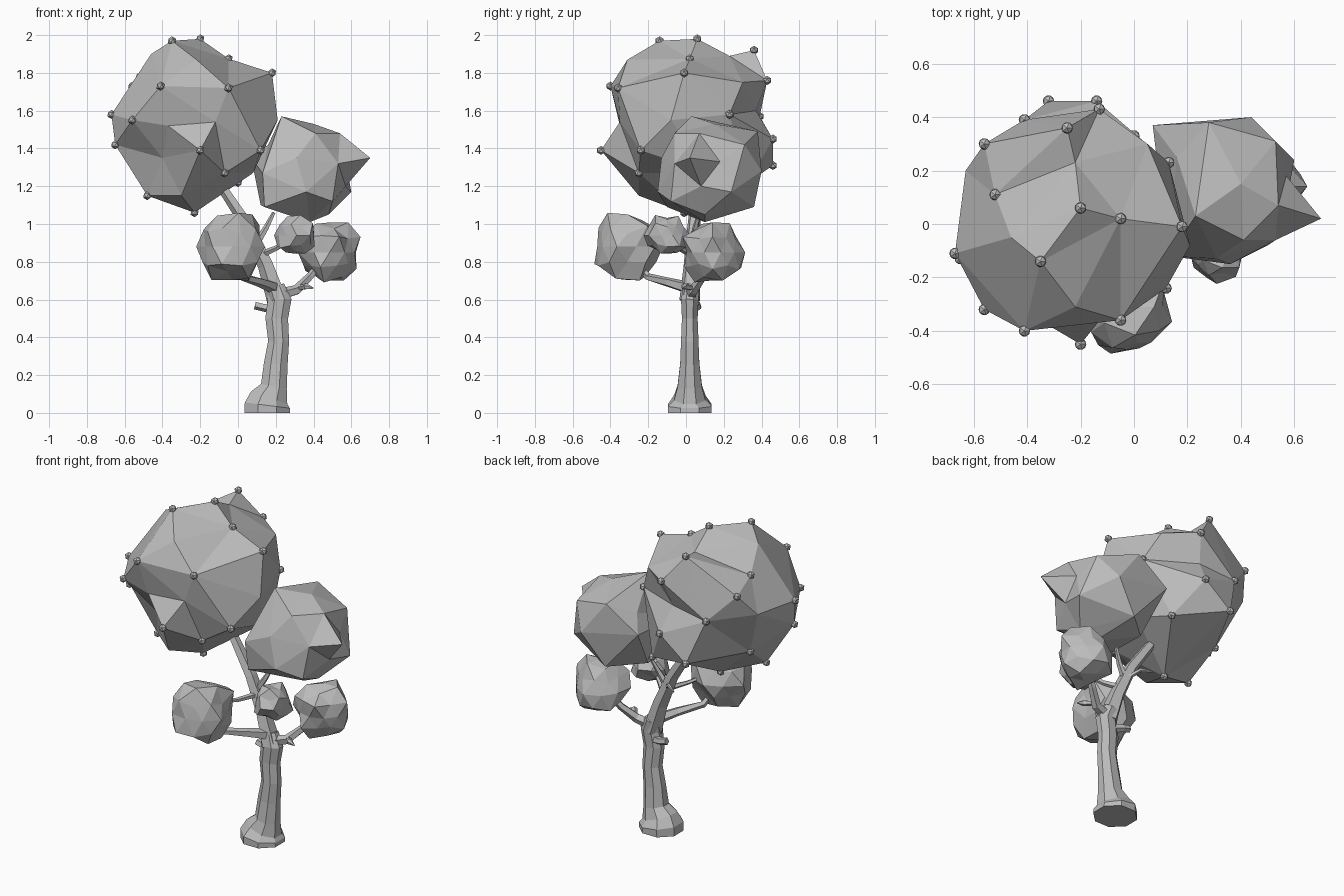
import bpy, bmesh, math, random
from mathutils import Vector

random.seed(11)
cube = bpy.data.objects.get("Cube")
if cube:
    bpy.data.objects.remove(cube, do_unlink=True)

grey = bpy.data.materials.new("plain_grey")
grey.use_nodes = True
tone = (0.5, 0.5, 0.5, 1)
grey.diffuse_color = tone
grey.node_tree.nodes["Principled BSDF"].inputs["Base Color"].default_value = tone


def finish(bm, name):
    """Turn a bmesh into a flat-shaded object."""
    bmesh.ops.recalc_face_normals(bm, faces=bm.faces)
    mesh = bpy.data.meshes.new(name)
    bm.to_mesh(mesh)
    bm.free()
    mesh.materials.append(grey)
    obj = bpy.data.objects.new(name, mesh)
    bpy.context.collection.objects.link(obj)
    return obj


def faceted_crown(name, corners, center):
    """Wrap corners as seen from the center, so dents and spikes survive."""
    center = Vector(center)
    bm = bmesh.new()
    place = {}
    for corner in corners:
        offset = Vector(corner) - center
        place[bm.verts.new(offset.normalized())] = Vector(corner)
    bmesh.ops.convex_hull(bm, input=list(bm.verts))
    for vert, corner in place.items():
        if vert.is_valid:
            vert.co = corner
    return finish(bm, name)


def leaf_clump(name, center, radius):
    """Lumpy ball of triangles."""
    bm = bmesh.new()
    bmesh.ops.create_icosphere(bm, subdivisions=2, radius=radius)
    for vert in bm.verts:
        vert.co = vert.co * random.uniform(0.8, 1.14) + Vector(center)
    return finish(bm, name)


def limb(name, path, widths, sides=6):
    """Tapered tube; a width is a radius or an (across, deep) pair."""
    bm = bmesh.new()
    path = [Vector(p) for p in path]
    rings = []
    for i, point in enumerate(path):
        along = (path[min(i + 1, len(path) - 1)] - path[max(i - 1, 0)]).normalized()
        guide = Vector((0, 1, 0)) if abs(along.y) < 0.8 else Vector((0, 0, 1))
        side = guide.cross(along).normalized()
        deep = along.cross(side)
        w = widths[i] if isinstance(widths[i], tuple) else (widths[i], widths[i])
        ring = []
        for k in range(sides):
            a = math.tau * (k + 0.5) / sides
            ring.append(bm.verts.new(point + side * w[0] * math.cos(a) + deep * w[1] * math.sin(a)))
        rings.append(ring)
    for low, high in zip(rings, rings[1:]):
        for k in range(sides):
            j = (k + 1) % sides
            bm.faces.new((low[k], low[j], high[j], high[k]))
    bm.faces.new(rings[0])
    bm.faces.new(rings[-1])
    return finish(bm, name)


# Main crown: tips carry small buds, the folds lie between them
tips = [
    (-.35, -.14, 1.97), (-.2, .06, 1.98), (-.05, .02, 1.875), (.18, -.01, 1.8),
    (-.52, .11, 1.78), (-.56, .3, 1.73), (-.41, -.4, 1.73), (-.05, -.36, 1.72),
    (-.67, -.11, 1.58), (-.56, -.32, 1.55), (-.65, -.13, 1.42), (-.51, .1, 1.3),
    (-.48, -.1, 1.15), (-.07, -.25, 1.27), (-.23, -.01, 1.06), (0, .33, 1.22),
    (-.2, -.45, 1.39), (.12, -.24, 1.39), (-.25, .36, 1.92), (-.13, .43, 1.76),
    (.13, .23, 1.58), (-.41, .39, 1.57), (-.32, .46, 1.31), (-.14, .46, 1.45),
]
folds = [
    (-.46, -.05, 1.9), (-.22, -.31, 1.87), (-.12, -.35, 1.54), (-.37, -.35, 1.52),
    (.21, -.08, 1.55), (-.22, .23, 1.89), (-.63, .2, 1.6), (-.4, -.22, 1.35),
    (-.3, -.25, 1.15), (.08, .12, 1.27), (.05, .3, 1.75), (-.17, .37, 1.6),
]
faceted_crown("main_crown", tips + folds, (-.22, 0, 1.52))

# Buds on the crown tips
buds = bmesh.new()
for tip in tips:
    made = bmesh.ops.create_icosphere(buds, subdivisions=1, radius=0.024)
    bmesh.ops.translate(buds, verts=made["verts"], vec=tip)
finish(buds, "crown_buds")

# Side crown with one pointed spike
side_corners = [
    (.23, .03, 1.57), (.4, .15, 1.53), (.41, -.06, 1.48), (.54, .07, 1.48),
    (.7, .02, 1.35), (.57, .18, 1.33), (.57, .08, 1.2), (.53, -.06, 1.32),
    (.6, .24, 1.17), (.48, .1, 1.05), (.38, .1, 1.01), (.14, -.1, 1.09),
    (.13, -.12, 1.27), (.31, -.13, 1.35), (.36, -.15, 1.17), (.07, .37, 1.35),
    (.28, .38, 1.49), (.44, .4, 1.28), (.3, .36, 1.09), (.12, .2, 1.1),
    (.53, .31, 1.42), (.16, .25, 1.42), (.5, -.08, 1.12),
]
faceted_crown("side_crown", side_corners, (.35, .08, 1.3))

# Low leaf clumps
leaf_clump("front_leaf_clump", (-.03, -.31, .88), .185)
leaf_clump("left_leaf_clump", (.485, .14, .85), .165)
leaf_clump("middle_leaf_clump", (.31, -.1, .94), .112)

# Trunk with a flared foot
limb("trunk",
     [(.155, .02, 0), (.155, .02, .04), (.165, .02, .08), (.19, .02, .14), (.2, .02, .26),
      (.215, .02, .38), (.205, .02, .5), (.22, .02, .6), (.2, .03, .67)],
     [(.13, .125), (.13, .125), (.11, .09), (.075, .07), (.068, .055),
      (.06, .05), (.065, .045), (.068, .05), (.05, .045)], 8)

# Branches: path and widths
branches = {
    "main_branch": ([(.21, .02, .6), (.15, .03, .78), (.06, .04, .98), (-.08, .06, 1.19)],
                    [.058, .045, .036, .028]),
    "side_crown_branch": ([(.1, .04, .9), (.15, .05, .98), (.19, .07, 1.06)], [.022, .016, .01]),
    "left_branch": ([(.2, .02, .62), (.31, .04, .65), (.38, .09, .72), (.46, .14, .82)],
                    [.035, .028, .022, .015]),
    "front_branch": ([(.2, .02, .66), (.12, -.09, .69), (.02, -.2, .72), (-.02, -.29, .82)],
                     [.035, .026, .02, .014]),
    "middle_branch": ([(.13, .03, .84), (.2, -.03, .87), (.3, -.1, .93)], [.02, .015, .01]),
    "upper_front_twig": ([(.11, .03, .88), (.06, -.1, .88), (0, -.22, .9)], [.018, .013, .008]),
    "left_twig": ([(.32, .04, .66), (.36, -.01, .67), (.4, -.02, .66)], [.012, .018, .003]),
    "back_twig": ([(.1, .04, .9), (.04, .11, .95), (-.02, .15, .94)], [.016, .011, .005]),
    "trunk_stub": ([(.18, .04, .55), (.13, .06, .56), (.09, .06, .57)], [.025, .022, .022]),
}
for name, (path, widths) in branches.items():
    limb(name, path, widths, 5)
